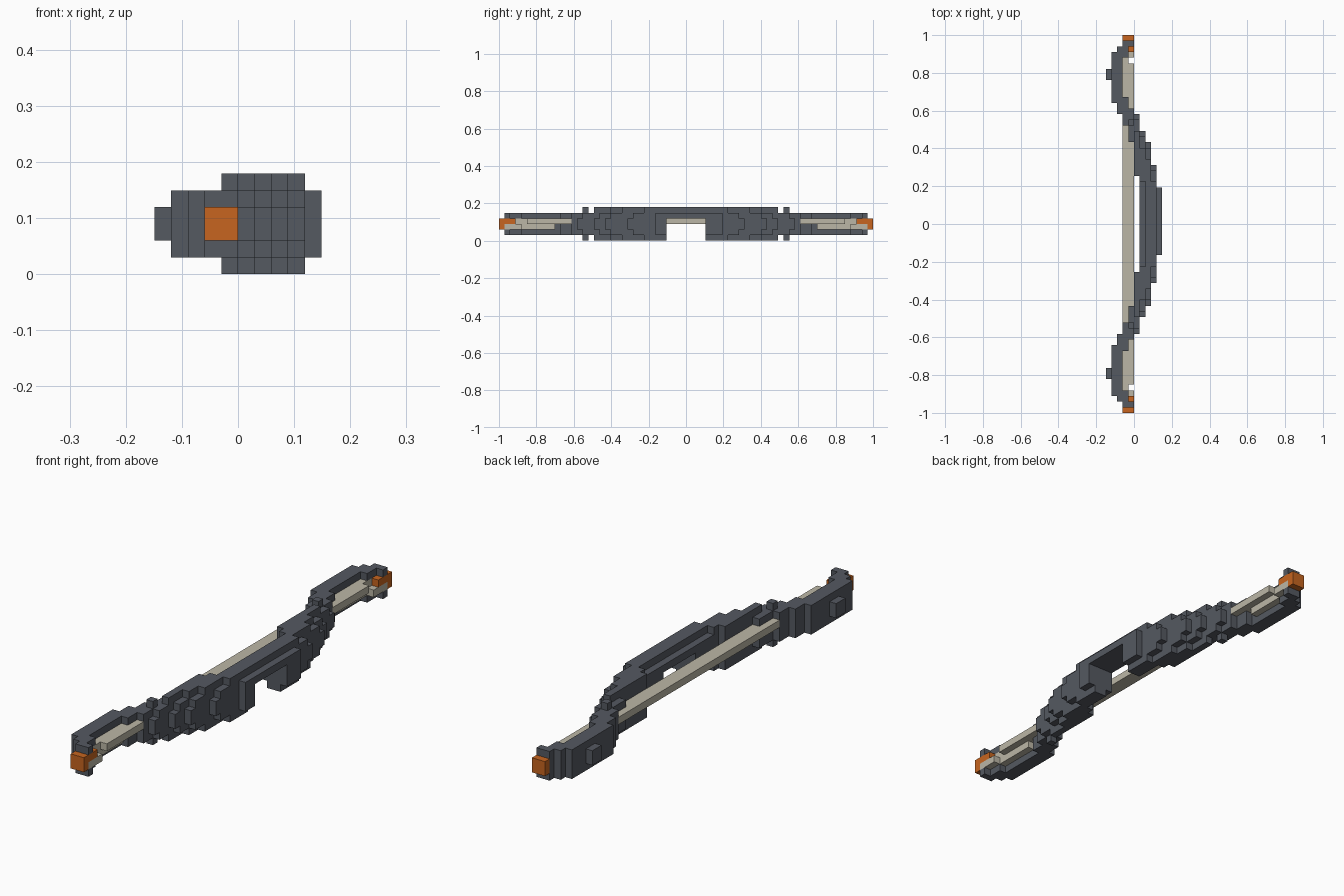
import bpy
import bmesh
from mathutils import Vector

cube = bpy.data.objects.get("Cube")
if cube:
    bpy.data.objects.remove(cube, do_unlink=True)

UNIT = 2 / 67          # edge of one block
cells = {}             # block position -> part name


def fill(part, x0, x1, y0, y1, z0, z1, mirror=True):
    """Fill blocks; x and z are block edges, y counts whole blocks, mirrored in y."""
    for x in range(x0, x1):
        for y in range(y0, y1 + 1):
            for z in range(z0, z1):
                for s in ((1, -1) if mirror else (1,)):
                    cells[x, y * s, z] = part


def material(name, color):
    m = bpy.data.materials.new(name)
    m.use_nodes = True
    m.diffuse_color = (*color, 1)
    m.node_tree.nodes["Principled BSDF"].inputs["Base Color"].default_value = (*color, 1)
    return m


# String: one block thick, running from tip to tip
fill("bowstring", -2, 0, 0, 28, 3, 4)
fill("bowstring", -2, -1, 29, 30, 3, 4)
fill("bowstring", -2, -1, 24, 30, 2, 3)

# Riser: stacked layers, each shorter than the one behind and tapered in height
for x, first, last in ((0, 9, 19), (1, 0, 16), (2, 0, 14), (3, 0, 10)):
    fill("bow_body", x, x + 1, first, last, 2, 4)
    fill("bow_body", x, x + 1, first, last - 1, 1, 5)
    fill("bow_body", x, x + 1, 8 if x == 1 else first, last - 3, 0, 6)
fill("bow_body", 4, 5, -5, 6, 1, 5, mirror=False)

# Limbs: stepped sweep back to the tips
for x0, x1, first, last in ((-1, 0, 15, 20), (-2, -1, 18, 22), (-3, -2, 20, 31),
                            (-4, -3, 22, 30), (-2, -1, 31, 32)):
    fill("bow_body", x0, x1, first, last, 1, 5)
fill("bow_body", -5, -4, 26, 27, 2, 4)
fill("bow_body", -1, 0, 18, 18, 0, 6)
for z in (1, 4):
    fill("bow_body", -2, -1, 30, 30, z, z + 1)
    fill("bow_body", -2, 0, 32, 32, z, z + 1)

# Tips: orange caps with the looped string end below
fill("limb_tips", -2, 0, 33, 33, 2, 4)
fill("limb_tips", -1, 0, 31, 32, 3, 4)
fill("bowstring", -1, 0, 30, 32, 2, 3)

# Arrow window cut through the riser
for x in range(1, 5):
    for y in range(-3, 4):
        for z in range(4):
            cells.pop((x, y, z), None)


def build(part, mat):
    """Turn the outer faces of a part's blocks into one mesh."""
    bm = bmesh.new()
    for (x, y, z), owner in cells.items():
        if owner != part:
            continue
        center = Vector((x + 0.5, y, z + 0.5))
        for axis in range(3):
            for s in (-1, 1):
                n = Vector((0, 0, 0))
                n[axis] = s
                if (x + int(n.x), y + int(n.y), z + int(n.z)) in cells:
                    continue
                u = Vector((0, 0, 0))
                u[(axis + 1) % 3] = 1
                v = n.cross(u)
                corners = [center + (n + a * u + b * v) / 2
                           for a, b in ((-1, -1), (1, -1), (1, 1), (-1, 1))]
                bm.faces.new([bm.verts.new(c * UNIT) for c in corners])
    bmesh.ops.remove_doubles(bm, verts=bm.verts, dist=UNIT / 100)
    mesh = bpy.data.meshes.new(part)
    bm.to_mesh(mesh)
    bm.free()
    mesh.materials.append(mat)
    bpy.context.collection.objects.link(bpy.data.objects.new(part, mesh))


build("bow_body", material("dark slate", (0.09, 0.10, 0.12)))
build("bowstring", material("cream", (0.50, 0.47, 0.38)))
build("limb_tips", material("orange", (0.57, 0.13, 0.014)))
